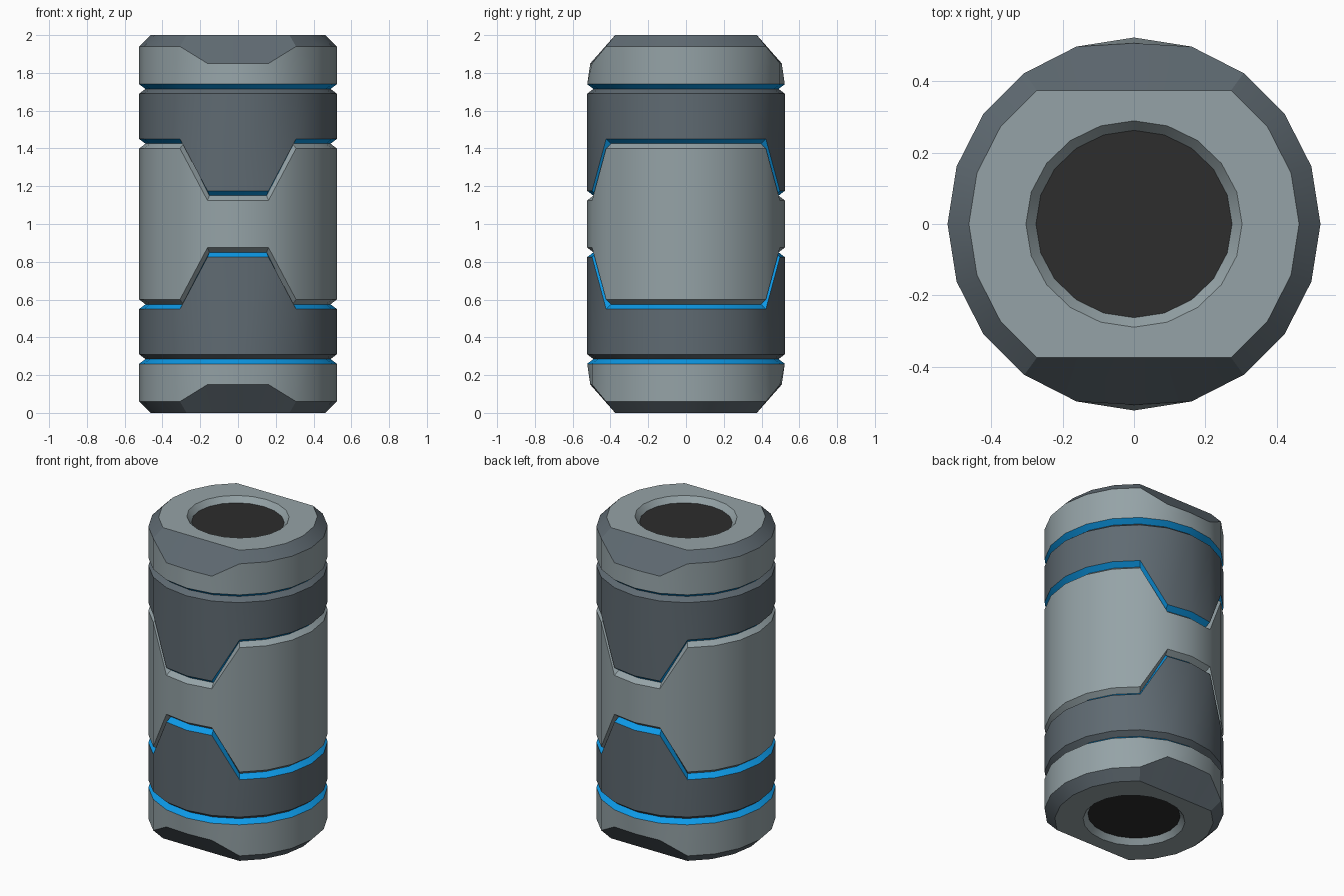
import bpy, math

if "Cube" in bpy.data.objects:
    bpy.data.objects.remove(bpy.data.objects["Cube"])

N = 20            # sides of the barrel
R, G = 0.523, 0.49  # outer radius, groove-bottom radius


def material(name, rgb):
    m = bpy.data.materials.new(name)
    m.diffuse_color = (*rgb, 1.0)
    m.use_nodes = True
    m.node_tree.nodes["Principled BSDF"].inputs["Base Color"].default_value = m.diffuse_color
    return m


LIGHT = material("light_grey", (0.30, 0.365, 0.385))
DARK = material("dark_grey", (0.115, 0.145, 0.168))
BLUE = material("bright_blue", (0.004, 0.32, 0.80))
BLACK = material("bore_black", (0.026, 0.026, 0.026))


def ring(r, z, notch=0.0, ymax=9.0, sy=1.0):
    """20-sided loop; the front and back vertices shift by notch, y is clipped."""
    pts = []
    for i in range(N):
        a = 2 * math.pi * i / N
        x, y = r * math.cos(a), r * math.sin(a) * sy
        facing = abs(math.sin(a)) > 0.9
        y = max(-ymax, min(ymax, y))
        pts.append((x, y, z + (notch if facing else 0.0)))
    return pts


def shell(name, rings, mats, flip=False, fill=None):
    """Skin loops bottom to top, one material per strip; flip mirrors about z = 1."""
    verts = [(x, y, 2 - z if flip else z) for r in rings for x, y, z in r]
    faces, fmats = [], []
    for k in range(len(rings) - 1):
        for i in range(N):
            j = (i + 1) % N
            faces.append((k*N + i, k*N + j, (k+1)*N + j, (k+1)*N + i))
            fmats.append(mats[k])
    if fill:
        faces.append(tuple(range(len(verts) - N, len(verts))))
        fmats.append(fill)
    if flip:
        faces = [f[::-1] for f in faces]
    me = bpy.data.meshes.new(name)
    me.from_pydata(verts, [], faces)
    slots = list(dict.fromkeys(fmats))
    for m in slots:
        me.materials.append(m)
    for p, m in zip(me.polygons, fmats):
        p.material_index = slots.index(m)
    ob = bpy.data.objects.new(name, me)
    bpy.context.collection.objects.link(ob)
    bpy.ops.object.select_all(action='DESELECT')
    ob.select_set(True)
    bpy.context.view_layer.objects.active = ob
    bpy.ops.object.shade_smooth_by_angle(angle=math.radians(25))
    return ob


STEP = 0.275  # depth of the interlocking front and back tabs

# Central sleeve, notched at front and back
shell("central_sleeve",
      [ring(G, 0.575, STEP), ring(R, 0.60, STEP),
       ring(R, 1.40, -STEP), ring(G, 1.425, -STEP)],
      [LIGHT, LIGHT, LIGHT])

for side, flip in (("upper", False), ("lower", True)):
    # Dark band with tabs and glowing groove edge
    shell(side + "_band",
          [ring(G, 1.425, -STEP), ring(R, 1.45, -STEP),
           ring(R, 1.69), ring(G, 1.715)],
          [BLUE, DARK, DARK], flip)

    # End cap: blue groove edge, light wall, dark bevel, light end face and lip
    shell(side + "_end_cap",
          [ring(G, 1.715), ring(R, 1.74),
           ring(R, 1.94, -0.09, ymax=0.507),
           ring(0.463, 2.0, ymax=0.375),
           ring(0.303, 2.0, sy=0.955), ring(0.275, 1.965, sy=0.955)],
          [BLUE, LIGHT, DARK, LIGHT, LIGHT], flip)

    # Black plug closing the bore
    shell(side + "_bore_plug", [ring(0.275, 1.965, sy=0.955)], [], flip, BLACK)
